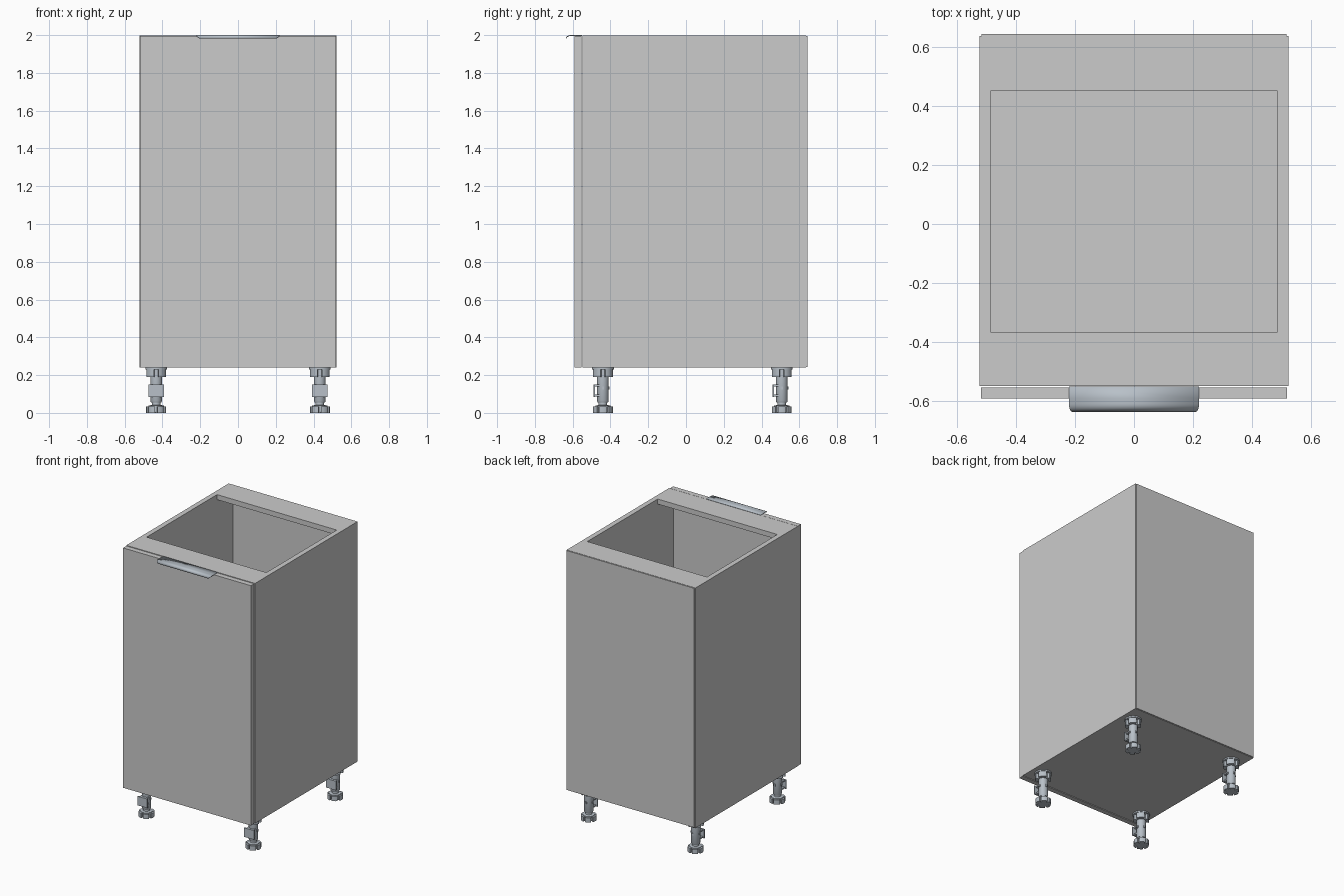
import bpy, bmesh
from math import sin, cos, pi, radians

if "Cube" in bpy.data.objects:
    bpy.data.objects.remove(bpy.data.objects["Cube"])

metal = bpy.data.materials.new("metal")
metal.diffuse_color = (0.48, 0.53, 0.58, 1)
metal.use_nodes = True
metal.node_tree.nodes["Principled BSDF"].inputs["Base Color"].default_value = metal.diffuse_color


def finish(name, bm, mat=None, smooth=False):
    bmesh.ops.recalc_face_normals(bm, faces=bm.faces)
    me = bpy.data.meshes.new(name)
    bm.to_mesh(me)
    bm.free()
    ob = bpy.data.objects.new(name, me)
    bpy.context.collection.objects.link(ob)
    if mat:
        me.materials.append(mat)
    if smooth:
        bpy.ops.object.select_all(action='DESELECT')
        ob.select_set(True)
        bpy.context.view_layer.objects.active = ob
        bpy.ops.object.shade_smooth_by_angle(angle=radians(35))
    return ob


def add_box(bm, x0, x1, y0, y1, z0, z1):
    vs = bmesh.ops.create_cube(bm, size=1)["verts"]
    for v in vs:
        v.co.x = x1 if v.co.x > 0 else x0
        v.co.y = y1 if v.co.y > 0 else y0
        v.co.z = z1 if v.co.z > 0 else z0


def box(name, *dims):
    bm = bmesh.new()
    add_box(bm, *dims)
    return finish(name, bm)


def add_stack(bm, rings, seg=32):
    """Turned solid from (radius, z) rings."""
    loops = [[bm.verts.new((r * cos(2 * pi * i / seg), r * sin(2 * pi * i / seg), z))
              for i in range(seg)] for r, z in rings]
    for a, b in zip(loops, loops[1:]):
        for i in range(seg):
            j = (i + 1) % seg
            bm.faces.new((a[i], a[j], b[j], b[i]))
    bm.faces.new(loops[0][::-1])
    bm.faces.new(loops[-1])


def add_notched(bm, r, r_in, z0, z1, notches, half, start=0.0):
    """Disc with radial notches cut into its rim."""
    pts = []
    step = 2 * pi / notches
    for n in range(notches):
        a = start + n * step
        pts += [(r_in, a - half), (r_in, a + half)]
        pts += [(r, a + half + (step - 2 * half) * k / 8) for k in range(9)]
    low = [bm.verts.new((q * cos(a), q * sin(a), z0)) for q, a in pts]
    top = [bm.verts.new((q * cos(a), q * sin(a), z1)) for q, a in pts]
    bm.faces.new(low[::-1])
    bm.faces.new(top)
    for i in range(len(pts)):
        j = (i + 1) % len(pts)
        bm.faces.new((low[i], low[j], top[j], top[i]))


# Carcass panels
T = 0.037
Z0, Z1 = 0.24, 1.998
for side, s in (("left", -1), ("right", 1)):
    xs = sorted((s * 0.522, s * (0.522 - T)))
    box(side + "_side_panel", *xs, -0.548, 0.636, Z0, Z1)
inner = 0.522 - T
box("bottom_panel", -inner, inner, -0.548, 0.636, Z0, Z0 + T)
box("front_top_rail", -inner, inner, -0.548, -0.365, Z1 - T, Z1)
box("back_top_rail", -inner, inner, 0.45, 0.636, Z1 - T, Z1)
box("back_panel", -0.516, 0.516, 0.636, 0.642, Z0 + 0.003, Z1 - 0.002)

# Door
box("door", -0.518, 0.518, -0.59, -0.553, Z0 - 0.001, Z1 - 0.002)

# Curled edge-pull handle: rows of (y, z, half width)
rows = [(-0.55, 2.0, 0.22), (-0.59, 2.0, 0.22), (-0.608, 2.0, 0.22)]
for k in range(1, 9):
    a = pi / 2 * k / 8
    rows.append((-0.608 - 0.028 * sin(a), 1.982 + 0.018 * cos(a),
                 0.20 + 0.02 * cos(a) ** 0.5 if k < 8 else 0.2))
bm = bmesh.new()
grid = [[bm.verts.new((s * w, y, z)) for s in (-1, 1)] for y, z, w in rows]
for a, b in zip(grid, grid[1:]):
    bm.faces.new((a[0], b[0], b[1], a[1]))
handle = finish("handle", bm, metal, True)
if handle.data.polygons[0].normal.z < 0:
    handle.data.flip_normals()
mod = handle.modifiers.new("thickness", 'SOLIDIFY')
mod.thickness = 0.004
mod.offset = -1

# Adjustable legs with plinth clips facing the front
for yname, y in (("front", -0.44), ("back", 0.507)):
    for xname, x in (("left", -0.433), ("right", 0.433)):
        tag = yname + "_" + xname + "_"
        parts = []

        # Notched foot and threaded neck
        bm = bmesh.new()
        add_notched(bm, 0.053, 0.036, 0.0, 0.034, 6, 0.13, pi / 6)
        add_stack(bm, [(0.04, 0.004), (0.04, 0.038), (0.023, 0.042), (0.023, 0.07)])
        parts.append(finish(tag + "foot", bm, metal, True))

        # Stem with locating studs
        bm = bmesh.new()
        add_stack(bm, [(0.027, 0.055), (0.031, 0.062), (0.031, 0.2)])
        for s in (-1, 1):
            add_box(bm, *sorted((s * 0.025, s * 0.036)), -0.006, 0.006, 0.125, 0.14)
        add_box(bm, -0.006, 0.006, 0.02, 0.036, 0.125, 0.14)
        parts.append(finish(tag + "stem", bm, metal, True))

        # Mounting socket
        bm = bmesh.new()
        add_notched(bm, 0.054, 0.036, 0.19, 0.232, 4, 0.24, pi / 2)
        add_stack(bm, [(0.058, 0.23), (0.058, 0.2405)])
        parts.append(finish(tag + "socket", bm, metal, True))

        # Plinth clip
        bm = bmesh.new()
        add_box(bm, -0.04, 0.04, -0.05, -0.042, 0.085, 0.151)
        add_box(bm, -0.03, 0.03, -0.042, -0.015, 0.139, 0.149)
        add_box(bm, -0.03, 0.03, -0.042, -0.015, 0.087, 0.097)
        parts.append(finish(tag + "clip", bm, metal))

        for p in parts:
            p.location = (x, y, 0)
